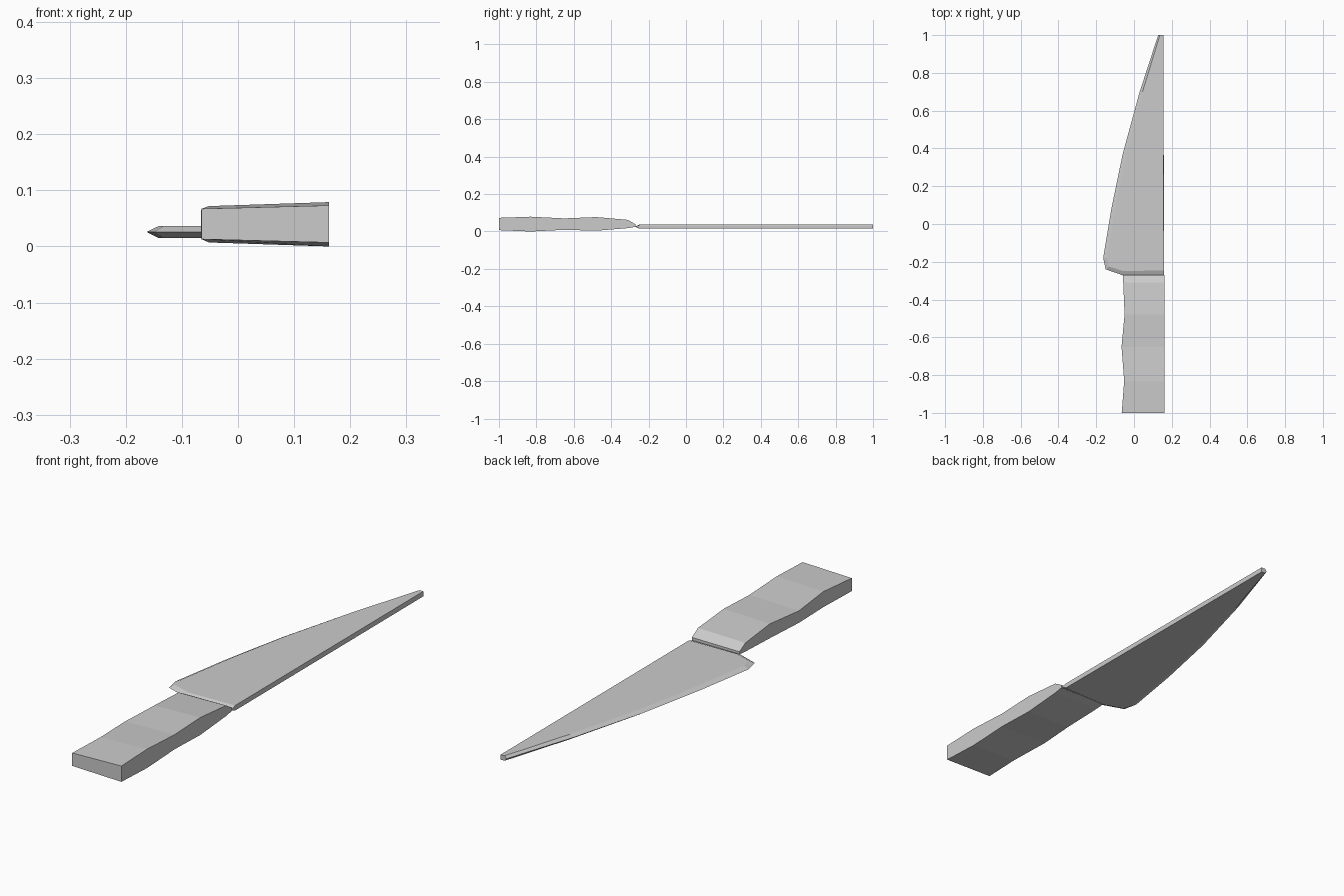
import bpy
import bmesh

cube = bpy.data.objects.get("Cube")
if cube:
    bpy.data.objects.remove(cube, do_unlink=True)

steel = bpy.data.materials.new("plain_grey")
steel.use_nodes = True
GREY = (0.6, 0.6, 0.6, 1)
steel.diffuse_color = GREY
steel.node_tree.nodes["Principled BSDF"].inputs["Base Color"].default_value = GREY


def loft(name, rings):
    """Skin a stack of equal-length vertex rings and cap both ends."""
    bm = bmesh.new()
    loops = [[bm.verts.new(p) for p in ring] for ring in rings]
    for a, b in zip(loops, loops[1:]):
        for i in range(len(a)):
            j = (i + 1) % len(a)
            bm.faces.new((a[i], a[j], b[j], b[i]))
    bm.faces.new(loops[0])
    bm.faces.new(loops[-1])
    bmesh.ops.recalc_face_normals(bm, faces=bm.faces)
    mesh = bpy.data.meshes.new(name)
    bm.to_mesh(mesh)
    bm.free()
    mesh.materials.append(steel)
    obj = bpy.data.objects.new(name, mesh)
    bpy.context.collection.objects.link(obj)
    return obj


# Wavy handle: y, left side x, low z, high z; thinner toward the left side
RIGHT = 0.162
stations = [
    (-1.0, -0.065, 0.007, 0.073),
    (-0.83, -0.052, 0.0, 0.079),
    (-0.65, -0.066, 0.009, 0.07),
    (-0.48, -0.05, 0.004, 0.077),
    (-0.31, -0.057, 0.018, 0.062),
    (-0.27, -0.058, 0.025, 0.038),
]
rings = []
for y, left, low, high in stations:
    slim = 0.09 * (high - low)
    rings.append([(left, y, low + slim), (RIGHT, y, low),
                  (RIGHT, y, high), (left, y, high - slim)])
loft("handle", rings)

# Blade: ridge outline at mid height, with inset flats above and below
ridge = [(0.16, -0.27), (-0.058, -0.272), (-0.15, -0.24), (-0.163, -0.18),
         (-0.12, 0.08), (-0.06, 0.37), (0.03, 0.7), (0.128, 1.0), (0.155, 1.0)]
flat = [(0.158, -0.245), (-0.055, -0.25), (-0.133, -0.225), (-0.142, -0.18),
        (-0.1, 0.08), (-0.042, 0.37), (0.045, 0.7), (0.137, 1.0), (0.155, 1.0)]
layers = [(flat, 0.015), (ridge, 0.026), (flat, 0.036)]
loft("blade", [[(x, y, z) for x, y in outline] for outline, z in layers])
